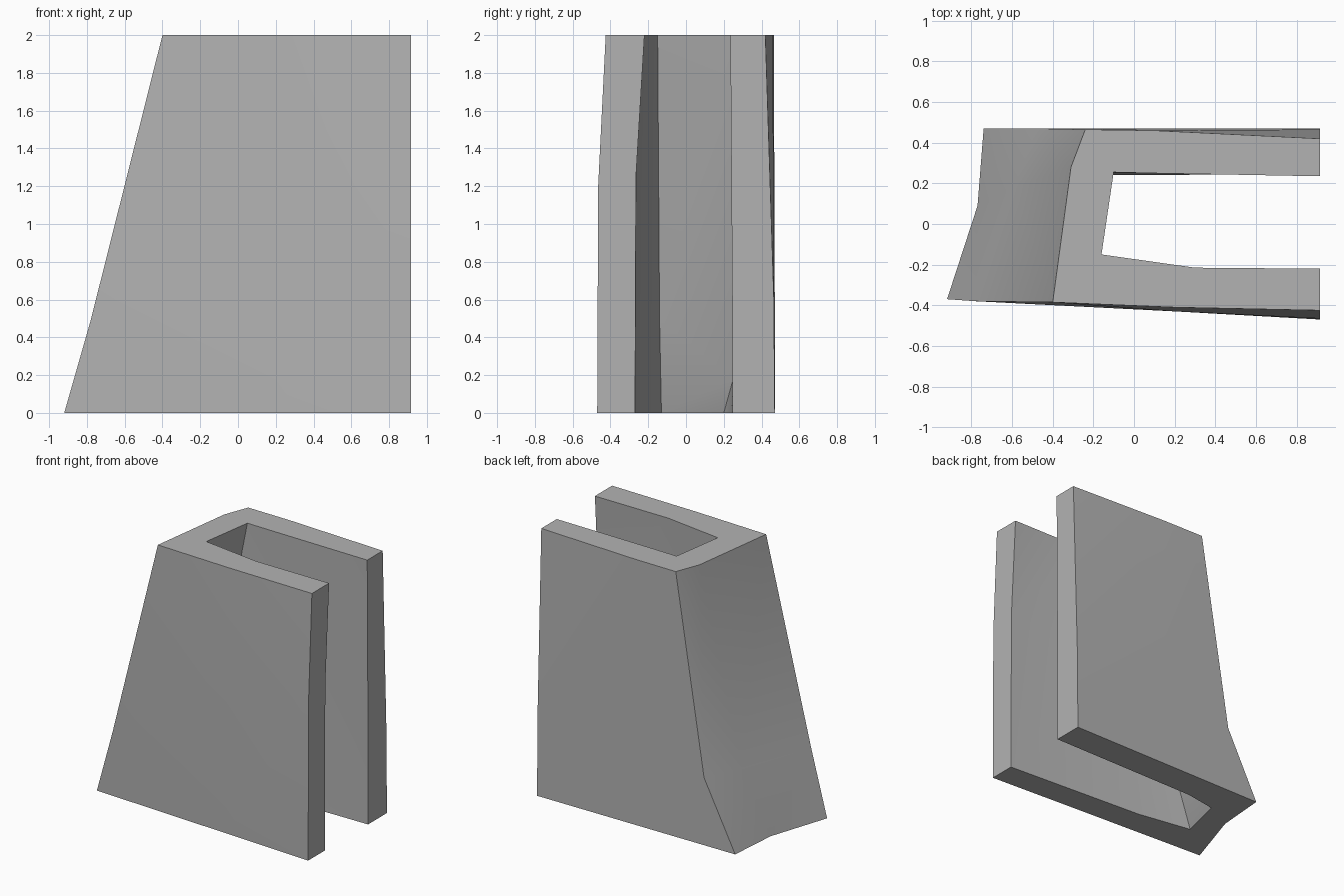
import bpy
import bmesh
from math import radians

default_cube = bpy.data.objects.get("Cube")
if default_cube:
    bpy.data.objects.remove(default_cube, do_unlink=True)

HEIGHT = 2.0


def flat_material(name, colour):
    """One plain colour shown in both viewport and render."""
    material = bpy.data.materials.new(name)
    material.use_nodes = True
    material.diffuse_color = colour
    shader = next(n for n in material.node_tree.nodes if n.type == "BSDF_PRINCIPLED")
    shader.inputs["Base Color"].default_value = colour
    return material


# Upright corner lines of the U-shaped block, counter-clockwise from the front closed corner:
# foot (x, y), bend (x, y, z), head (x, y)
corner_lines = [
    # outer front wall
    ((-.92, -.37), (-.78, -.38, .49), (-.4, -.385)),
    ((.2, -.43), (.2, -.43, 1.2), (.2, -.41)),
    ((.915, -.47), (.915, -.465, 1.2), (.915, -.425)),
    # inner front wall
    ((.915, -.27), (.915, -.265, 1.25), (.915, -.22)),
    ((-.21, -.2), (.1, -.21, 1.2), (.3, -.215)),
    # inner closed end
    ((-.63, -.13), (-.47, -.14, .5), (-.16, -.15)),
    ((-.55, .2), (-.46, .25, .18), (-.1, .255)),
    # inner back wall
    ((-.31, .24), (-.3, .25, .18), (.1, .25)),
    ((.915, .245), (.915, .245, .6), (.915, .235)),
    # outer back wall
    ((.915, .47), (.915, .465, .6), (.915, .42)),
    ((.1, .47), (.1, .47, .6), (.1, .46)),
    ((-.74, .47), (-.48, .47, .51), (-.24, .465)),
    # outer closed end
    ((-.77, .09), (-.59, .18, .5), (-.31, .28)),
]


def loft_block(name, lines, material):
    """Skin the corner lines into walls and close the foot and head."""
    bm = bmesh.new()
    columns = []
    for foot, bend, head in lines:
        places = [(*foot, 0), bend, (*head, HEIGHT)]
        columns.append([bm.verts.new(place) for place in places])

    for index, column in enumerate(columns):
        following = columns[(index + 1) % len(columns)]
        for row in range(2):
            bm.faces.new((column[row], following[row],
                          following[row + 1], column[row + 1]))

    bm.faces.new([column[0] for column in reversed(columns)])
    bm.faces.new([column[-1] for column in columns])
    bmesh.ops.recalc_face_normals(bm, faces=bm.faces)
    bmesh.ops.triangulate(bm, faces=bm.faces[:], ngon_method="EAR_CLIP")

    mesh = bpy.data.meshes.new(name)
    bm.to_mesh(mesh)
    bm.free()
    mesh.materials.append(material)
    block = bpy.data.objects.new(name, mesh)
    bpy.context.collection.objects.link(block)
    return block


stone_grey = flat_material("stone_grey", (.45, .45, .45, 1))
channel_block = loft_block("channel_block", corner_lines, stone_grey)

# Soft shading across the walls, crisp at the corners
bpy.ops.object.select_all(action="DESELECT")
channel_block.select_set(True)
bpy.context.view_layer.objects.active = channel_block
bpy.ops.object.shade_smooth_by_angle(angle=radians(30))
